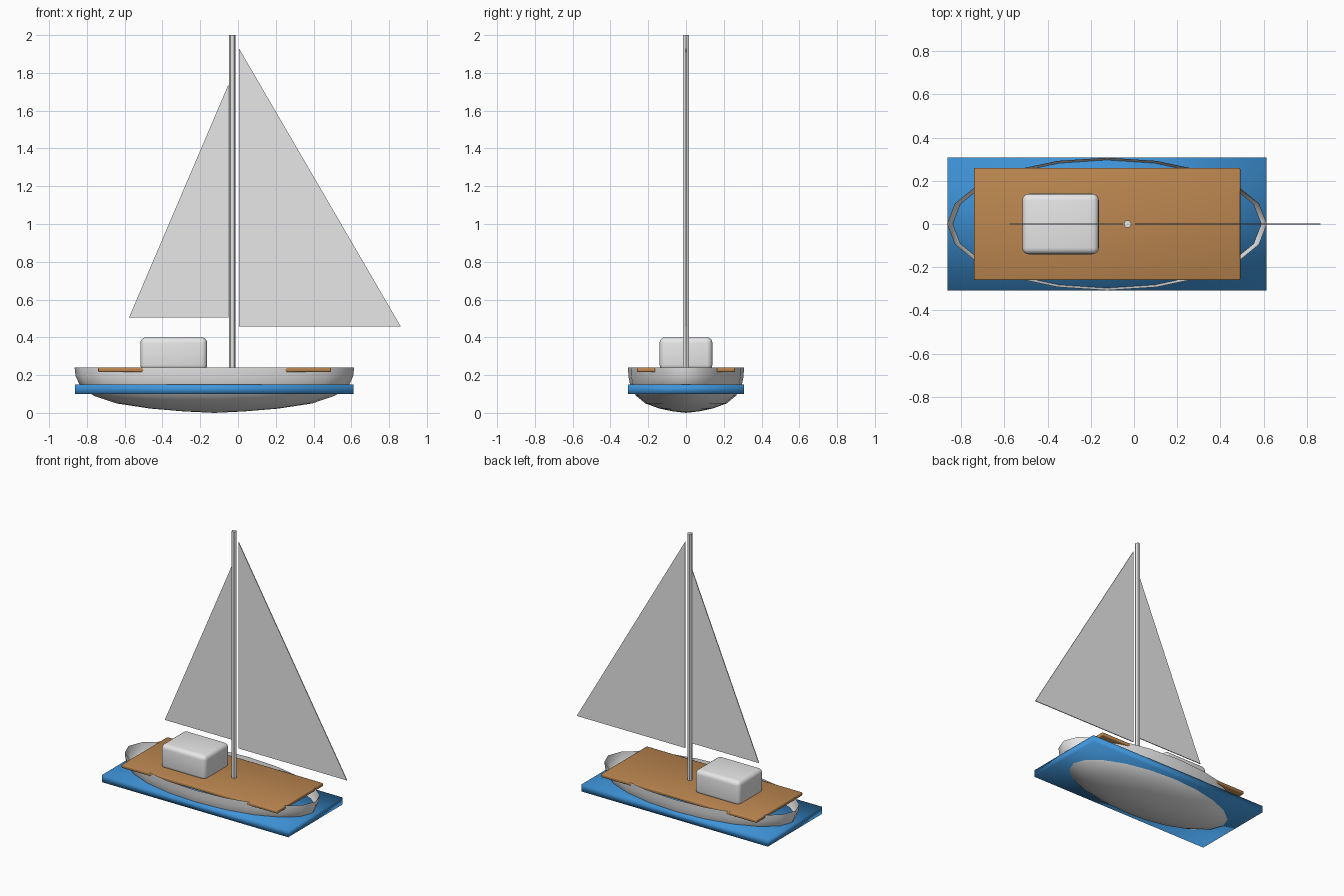
import bpy, bmesh, math

if "Cube" in bpy.data.objects:
    bpy.data.objects.remove(bpy.data.objects["Cube"])


def material(name, rgb):
    m = bpy.data.materials.new(name)
    m.diffuse_color = (*rgb, 1)
    m.use_nodes = True
    m.node_tree.nodes["Principled BSDF"].inputs["Base Color"].default_value = m.diffuse_color
    return m


WHITE = material("off_white", (0.8, 0.8, 0.8))
BLUE = material("stripe_blue", (0.05, 0.3, 0.7))
WOOD = material("deck_wood", (0.5, 0.24, 0.08))


def finish(name, bm, mat, smooth=True, fix=True):
    if fix:
        bmesh.ops.recalc_face_normals(bm, faces=bm.faces)
    for f in bm.faces:
        f.smooth = smooth
    me = bpy.data.meshes.new(name)
    bm.to_mesh(me)
    bm.free()
    me.materials.append(mat)
    ob = bpy.data.objects.new(name, me)
    bpy.context.collection.objects.link(ob)
    return ob


def box(name, x, y, z, mat, bevel=0.0, segs=3):
    bm = bmesh.new()
    bmesh.ops.create_cube(bm, size=1)
    for v in bm.verts:
        v.co = (sum(x) / 2 + v.co.x * (x[1] - x[0]),
                v.co.y * 2 * y,
                sum(z) / 2 + v.co.z * (z[1] - z[0]))
    if bevel:
        bmesh.ops.bevel(bm, geom=bm.edges[:], offset=bevel, segments=segs,
                        profile=0.5, affect='EDGES')
    return finish(name, bm, mat)


def sail(name, pts, t=0.003):
    bm = bmesh.new()
    f = bm.faces.new([bm.verts.new((x, -t, z)) for x, z in pts])
    ext = bmesh.ops.extrude_face_region(bm, geom=[f])["geom"]
    for v in ext:
        if isinstance(v, bmesh.types.BMVert):
            v.co.y = t
    return finish(name, bm, WHITE, smooth=False)


# hull: open elliptical bowl, relative radius and height per ring
SIDES = 20
PROFILE = [(1, 0.24), (0.993, 0.195), (0.965, 0.15), (0.92, 0.118),
           (0.86, 0.09), (0.70, 0.05), (0.46, 0.023), (0.22, 0.008)]
bm = bmesh.new()
rings = []
for r, z in PROFILE:
    rings.append([bm.verts.new((-0.125 + 0.74 * r * math.cos(a),
                                0.307 * r * math.sin(a), z))
                  for a in (2 * math.pi * i / SIDES for i in range(SIDES))])
bottom = bm.verts.new((-0.125, 0, 0))
for i in range(SIDES):
    j = (i + 1) % SIDES
    for up, lo in zip(rings, rings[1:]):
        bm.faces.new((lo[i], lo[j], up[j], up[i]))
    bm.faces.new((bottom, rings[-1][j], rings[-1][i]))
finish("hull", bm, WHITE, fix=False)

# waterline slab, deck and cabin
box("waterline_stripe", (-0.862, 0.612), 0.307, (0.10, 0.15), BLUE)
box("deck", (-0.74, 0.492), 0.26, (0.216, 0.24), WOOD, 0.006, 2)
box("cabin", (-0.517, -0.163), 0.14, (0.225, 0.40), WHITE, 0.03, 4)

# mast
bm = bmesh.new()
bmesh.ops.create_cone(bm, cap_ends=True, segments=6, radius1=0.018,
                      radius2=0.018, depth=1.78)
for v in bm.verts:
    x, y, z = v.co
    v.co = (y - 0.03, -x, z + 1.11)
finish("mast", bm, WHITE, smooth=False)

# sails
sail("main_sail", [(0.005, 0.457), (0.862, 0.457), (0.005, 1.93)])
sail("front_sail", [(-0.577, 0.505), (-0.05, 0.505), (-0.05, 1.74)])
